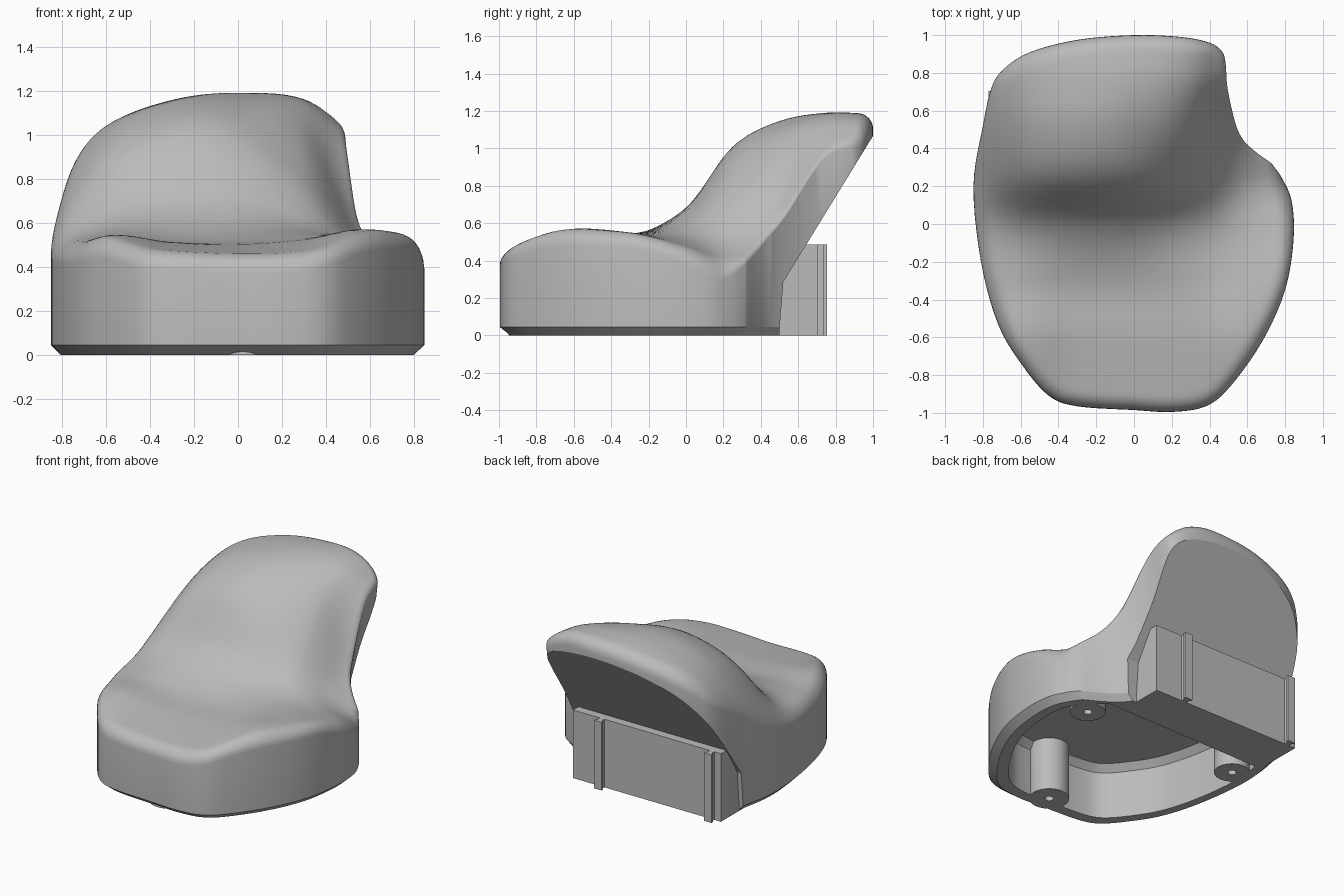
import bpy, bmesh, math
from mathutils import Vector

cube = bpy.data.objects.get("Cube")
if cube:
    bpy.data.objects.remove(cube, do_unlink=True)

grey = bpy.data.materials.new("plain grey")
grey.use_nodes = True
grey.diffuse_color = (0.5, 0.5, 0.5, 1)
grey.node_tree.nodes["Principled BSDF"].inputs["Base Color"].default_value = (0.5, 0.5, 0.5, 1)


def make_object(name, bm):
    bmesh.ops.recalc_face_normals(bm, faces=bm.faces)
    mesh = bpy.data.meshes.new(name)
    bm.to_mesh(mesh)
    bm.free()
    mesh.materials.append(grey)
    obj = bpy.data.objects.new(name, mesh)
    bpy.context.collection.objects.link(obj)
    return obj


def bridge(bm, loops):
    for lower, upper in zip(loops, loops[1:]):
        for i in range(len(lower)):
            bm.faces.new((lower[i - 1], lower[i], upper[i], upper[i - 1]))


def loft(name, loops):
    """Capped solid through loops that have equal point counts."""
    bm = bmesh.new()
    rows = [[bm.verts.new(p) for p in loop] for loop in loops]
    bridge(bm, rows)
    bm.faces.new(rows[0])
    bm.faces.new(rows[-1])
    return make_object(name, bm)


def upright(name, plan, z0, z1):
    return loft(name, [[(x, y, z) for x, y in plan] for z in (z0, z1)])


def box(name, x, y, z):
    return upright(name, [(x[0], y[0]), (x[1], y[0]), (x[1], y[1]), (x[0], y[1])], *z)


def cylinder(name, middle, radius, z0, z1):
    angles = [a * math.tau / 32 for a in range(32)]
    return upright(name, [(middle[0] + radius * math.cos(a), middle[1] + radius * math.sin(a))
                          for a in angles], z0, z1)


def combine(target, tool, operation):
    mod = target.modifiers.new("cut", "BOOLEAN")
    mod.object, mod.operation, mod.solver = tool, operation, "EXACT"
    bpy.context.view_layer.objects.active = target
    bpy.ops.object.modifier_apply(modifier=mod.name)
    bpy.data.objects.remove(tool, do_unlink=True)


def clamp(v):
    return min(max(v, 0), 1)


# Plan outline of the whole seat, counter-clockwise
key = [Vector(p) for p in [
    (-.3, -.965), (0, -.985), (.2, -.995), (.38, -.965), (.51, -.86), (.68, -.62), (.8, -.35),
    (.845, -.08), (.835, .12), (.785, .24), (.74, .305), (.72, .327), (.64, .385), (.575, .45),
    (.535, .54), (.495, .72), (.485, .85), (.465, .915), (.4, .96), (.25, .99), (0, 1),
    (-.3, .975), (-.55, .91), (-.69, .82), (-.755, .72), (-.8, .52), (-.85, .2),
    (-.81, -.2), (-.72, -.53), (-.59, -.75), (-.45, -.91)]]


def curve_point(i, t):
    a, b, c, d = (key[(i + k) % len(key)] for k in (-1, 0, 1, 2))
    return 0.5 * (2 * b + (c - a) * t + (2 * a - 5 * b + 4 * c - d) * t * t
                  + (3 * b - a - 3 * c + d) * t ** 3)


outline = [curve_point(i, s / 5) for i in range(len(key)) for s in range(5)]
centre = Vector((-.05, .05))

# Sculpted top: heights at crossings of the x and y stations
xs = [-.85, -.6, -.3, 0, .3, .55, .85]
ys = [-1, -.6, -.3, 0, .25, .5, .75, 1]
heights = [
    [.45, .46, .46, .45, .46, .50, .50],
    [.43, .54, .51, .50, .52, .57, .54],
    [.48, .54, .53, .53, .54, .55, .55],
    [.50, .62, .68, .67, .60, .52, .46],
    [.58, .88, 1.0, .98, .80, .52, .34],
    [.71, 1.0, 1.13, 1.13, 1.0, .62, .42],
    [.80, 1.04, 1.16, 1.19, 1.14, .93, .75],
    [.84, 1.04, 1.14, 1.18, 1.17, 1.02, .9]]


def along(stations, values, v):
    """Smooth curve through unevenly spaced values."""
    last = len(stations) - 1
    v = min(max(v, stations[0]), stations[-1])
    i = next(k for k in range(last) if v <= stations[k + 1])

    def slope(k):
        a, b = max(k - 1, 0), min(k + 1, last)
        return (values[b] - values[a]) / (stations[b] - stations[a])

    w = stations[i + 1] - stations[i]
    t = (v - stations[i]) / w
    ease = t * t * (3 - 2 * t)
    return (values[i] * (1 - ease) + values[i + 1] * ease
            + w * t * (1 - t) * (slope(i) * (1 - t) - slope(i + 1) * t))


def edge_distance(p):
    best = 9
    for i, b in enumerate(outline):
        a = outline[i - 1]
        t = clamp((p - a).dot(b - a) / (b - a).length_squared)
        best = min(best, (a + (b - a) * t - p).length)
    return best


def top_height(p):
    z = along(ys, [along(xs, row, p.x) for row in heights], p.y)
    # The rim is softly rounded, but crisper along the scooped side
    scoop = clamp((p.x - .3) / .1) * clamp((p.y - .2) / .12) * clamp((.98 - p.y) / .1)
    radius = .08 - .055 * scoop
    gap = max(radius - edge_distance(p), 0)
    return z - radius + math.sqrt(max(radius ** 2 - gap ** 2, 0))


# Seat body: chamfered foot, upright wall, then rings closing over the top
bm = bmesh.new()


def foot_ring(scale, z):
    pts = [centre + (p - centre) * scale for p in outline]
    # The scooped side leans inwards towards the foot
    lean = [min((p.y - .3) * .4, .11) if p.x > .38 and p.y > .3 else 0 for p in pts]
    return [bm.verts.new((p.x - d, p.y, z)) for p, d in zip(pts, lean)]


def top_ring(scale):
    pts = [centre + (p - centre) * scale for p in outline]
    return [bm.verts.new((p.x, p.y, top_height(p))) for p in pts]


steps = 26
rings = [foot_ring(.945, 0), foot_ring(1, .045)]
rings += [top_ring(1 - (k / steps) ** 1.8) for k in range(steps)]
bridge(bm, rings)
bm.faces.new(rings[0])
tip = bm.verts.new((centre.x, centre.y, top_height(centre)))
for i in range(len(outline)):
    bm.faces.new((rings[-1][i - 1], rings[-1][i], tip))
seat = make_object("seat_body", bm)

# Slanted underside of the backrest
under = [(.5, -.1), (.5, .03), (.52, .285), (1.1, 1.23), (1.4, 1.2), (1.4, -.1)]
combine(seat, loft("underside_cutter", [[(x, y, z) for y, z in under] for x in (-2, 2)]),
        "DIFFERENCE")

# Hollow base with a chamfered ceiling and three screw bosses
hollow = [centre + (p - centre) * .87 for p in outline]
hollow = [p for p in hollow if p.y < .38]
middle = Vector((-.05, -.25))
ceiling = [middle + (p - middle) * .93 for p in hollow]
combine(seat, loft("hollow_cutter", [[(p.x, p.y, z) for p in loop] for loop, z in
                                     ((hollow, -.1), (hollow, .335), (ceiling, .38))]),
        "DIFFERENCE")
for spot, radius in [((.56, .2), .115), ((.03, -.82), .13), ((-.66, .2), .115)]:
    combine(seat, cylinder("boss", spot, radius, 0, .39), "UNION")
    combine(seat, cylinder("screw_hole", spot, .028, -.1, .2), "DIFFERENCE")

# Mounting block with two T-shaped rails on its back
box("mounting_block", (-.77, .4), (.44, .705), (0, .487))
for side, x in (("left", .17), ("right", -.7)):
    box(side + "_rail_stem", (x - .018, x + .018), (.7, .74), (0, .487))
    box(side + "_rail_flange", (x - .03, x + .03), (.735, .755), (0, .487))

bpy.ops.object.select_all(action="DESELECT")
seat.select_set(True)
bpy.context.view_layer.objects.active = seat
bpy.ops.object.shade_smooth_by_angle(angle=math.radians(25))
